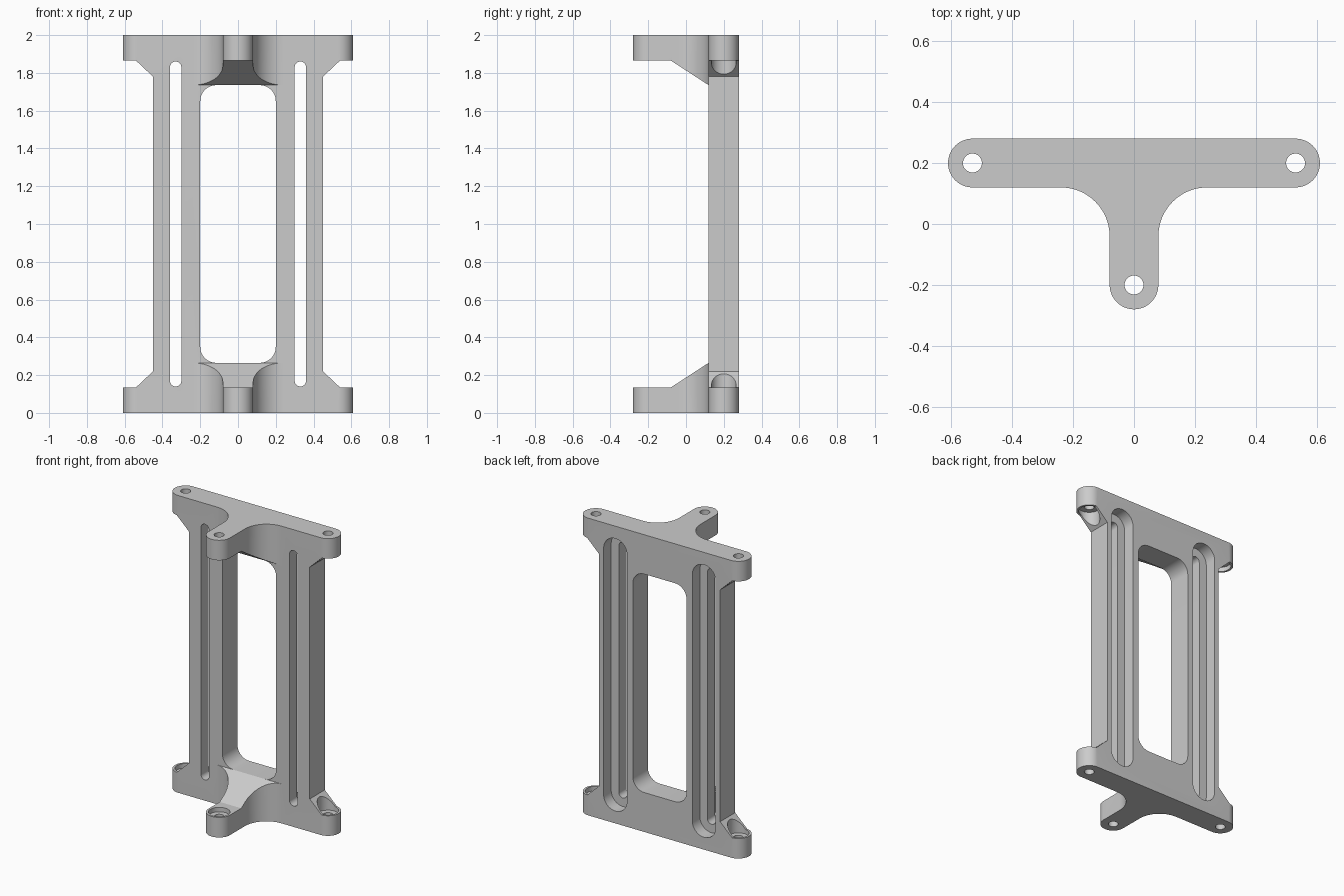
import bpy, bmesh
from math import sin, cos, pi

cube = bpy.data.objects.get("Cube")
if cube:
    bpy.data.objects.remove(cube, do_unlink=True)

STEPS = 12
END_R = 0.08       # radius of the rounded plate ends
BAR_Y = 0.2        # centre line of the back bar
FRONT_Y = BAR_Y - END_R
HOLE_X = 0.53
PLATE = 0.135      # height of the end plates
WEB = 0.265        # height where the sloped webs meet the bar


def arc(cx, cy, r, a0, a1):
    """Points along an arc, angles in quarter turns."""
    n = max(1, int(abs(a1 - a0) * STEPS))
    return [(cx + r * cos((a0 + (a1 - a0) * i / n) * pi / 2),
             cy + r * sin((a0 + (a1 - a0) * i / n) * pi / 2)) for i in range(n + 1)]


def rounded(cx, cy, hw, hh, r):
    """Rounded rectangle outline."""
    pts = []
    for q, (sx, sy) in enumerate(((1, 1), (-1, 1), (-1, -1), (1, -1))):
        pts += arc(cx + sx * (hw - r), cy + sy * (hh - r), r, q, q + 1)
    return pts


def prism(name, outline, axis, lo, hi):
    """Extrude a 2D outline along an axis."""
    place = {"x": lambda u, v, w: (w, u, v),
             "y": lambda u, v, w: (u, w, v),
             "z": lambda u, v, w: (u, v, w)}[axis]
    bm = bmesh.new()
    base = [bm.verts.new(place(u, v, lo)) for u, v in outline]
    bmesh.ops.remove_doubles(bm, verts=base, dist=1e-5)
    face = bm.faces.new([v for v in base if v.is_valid])
    ext = bmesh.ops.extrude_face_region(bm, geom=[face])
    top = [g for g in ext["geom"] if isinstance(g, bmesh.types.BMVert)]
    bmesh.ops.translate(bm, verts=top, vec=place(0, 0, hi - lo))
    bmesh.ops.recalc_face_normals(bm, faces=bm.faces)
    mesh = bpy.data.meshes.new(name)
    bm.to_mesh(mesh)
    bm.free()
    obj = bpy.data.objects.new(name, mesh)
    bpy.context.collection.objects.link(obj)
    return obj


# T-shaped plan, right half then mirrored, extruded to full height
half = arc(0, -BAR_Y, END_R, -1, 0)
half += arc(0.24, -0.04, 0.16, 2, 1)
half += arc(HOLE_X, BAR_Y, END_R, -1, 1)
plan = half + [(-x, y) for x, y in reversed(half[1:])]
frame = prism("bracket_frame", plan, "z", 0, 2)


def cut(name, outline, axis, lo, hi):
    tool = prism(name, outline, axis, lo, hi)
    tool.hide_render = True
    mod = frame.modifiers.new(name, "BOOLEAN")
    mod.operation = "DIFFERENCE"
    mod.solver = "EXACT"
    mod.object = tool
    bpy.ops.object.select_all(action="DESELECT")
    bpy.context.view_layer.objects.active = frame
    frame.select_set(True)
    bpy.ops.object.modifier_apply(modifier=mod.name)
    bpy.data.objects.remove(tool, do_unlink=True)


# Open space between the front arms, leaving sloped webs
cut("arm_gap", [(-0.5, PLATE), (-0.08, PLATE), (FRONT_Y, WEB),
                (FRONT_Y, 2 - WEB), (-0.08, 2 - PLATE), (-0.5, 2 - PLATE)],
    "x", -1, 1)

# Central window
cut("window", rounded(0, 1, 0.2, 1 - WEB, 0.085), "y", 0, 0.5)

for s in (1, -1):
    # Side notches with chamfered corners
    cut("side_notch", [(s * 0.8, PLATE), (s * 0.54, PLATE), (s * 0.45, 0.22),
                       (s * 0.45, 1.78), (s * 0.54, 2 - PLATE), (s * 0.8, 2 - PLATE)],
        "y", 0, 0.5)
    # Stepped slot: wide behind, narrow through the front
    cut("wide_slot", rounded(s * 0.33, 1, 0.087, 0.917, 0.087), "y", BAR_Y, 0.5)
    cut("narrow_slot", rounded(s * 0.33, 1, 0.03, 0.86, 0.03), "y", 0, 0.5)

# Screw holes with counterbores on the inner faces of both plates
for x, y in ((HOLE_X, BAR_Y), (-HOLE_X, BAR_Y), (0, -BAR_Y)):
    cut("screw_hole", arc(x, y, 0.031, 0, 4)[:-1], "z", -0.1, 2.1)
    for lo, hi in ((PLATE - 0.03, 0.4), (1.6, 2 - PLATE + 0.03)):
        cut("counterbore", arc(x, y, 0.066, 0, 4)[:-1], "z", lo, hi)

# Single grey finish
mat = bpy.data.materials.new("plain_grey")
mat.use_nodes = True
grey = (0.6, 0.6, 0.6, 1)
mat.diffuse_color = grey
mat.node_tree.nodes["Principled BSDF"].inputs["Base Color"].default_value = grey
frame.data.materials.clear()
frame.data.materials.append(mat)
for p in frame.data.polygons:
    p.material_index = 0

bpy.ops.object.select_all(action="DESELECT")
frame.select_set(True)
bpy.context.view_layer.objects.active = frame
bpy.ops.object.shade_smooth_by_angle(angle=pi / 9)
